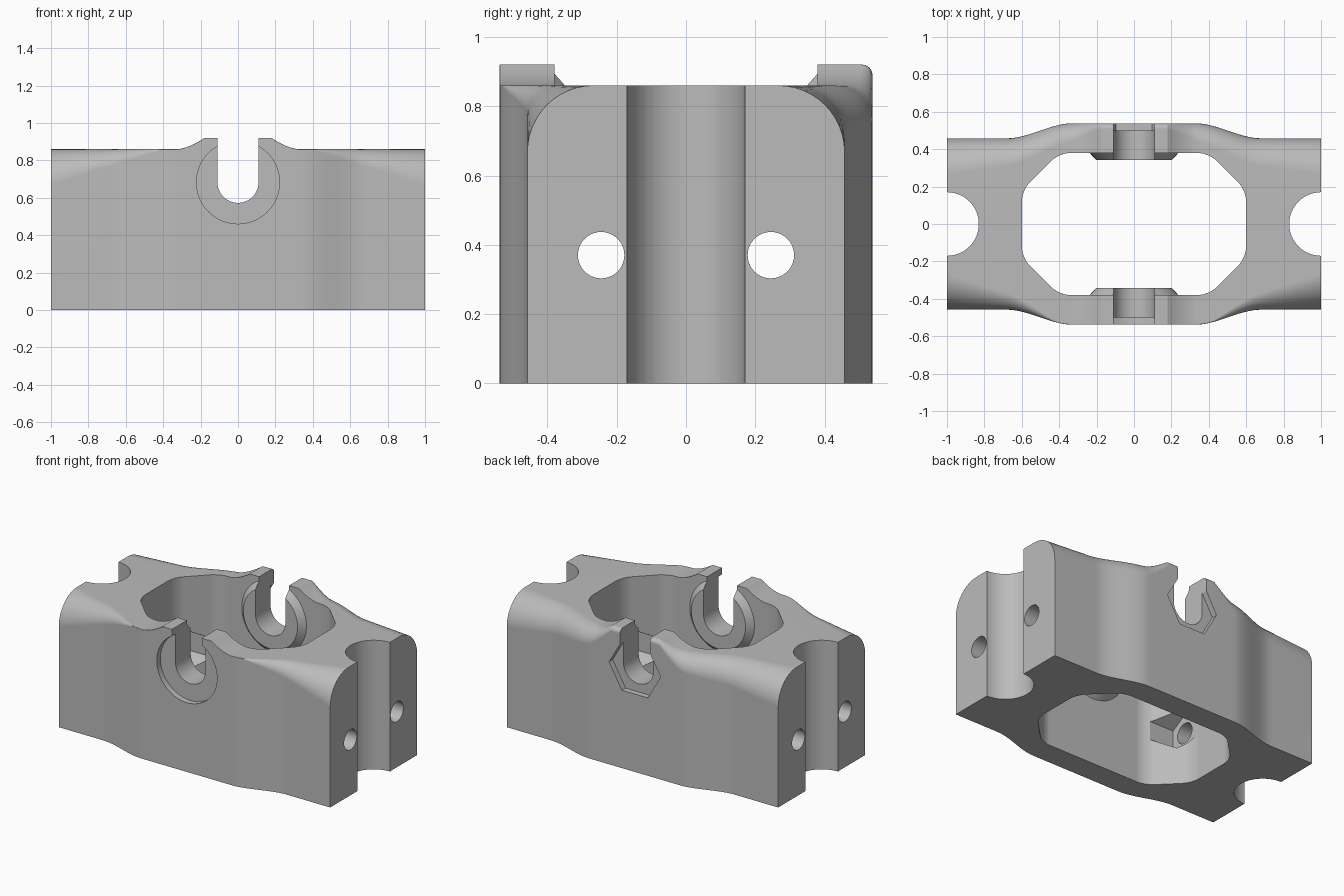
import bpy, bmesh, math
from mathutils import Matrix, Vector

if "Cube" in bpy.data.objects:
    bpy.data.objects.remove(bpy.data.objects["Cube"])

grey = bpy.data.materials.new("light_grey")
grey.use_nodes = True
grey.diffuse_color = (0.5, 0.5, 0.5, 1)
grey.node_tree.nodes["Principled BSDF"].inputs["Base Color"].default_value = (0.5, 0.5, 0.5, 1)


def make_object(name, bm):
    bmesh.ops.recalc_face_normals(bm, faces=bm.faces)
    mesh = bpy.data.meshes.new(name)
    bm.to_mesh(mesh)
    bm.free()
    mesh.materials.append(grey)
    obj = bpy.data.objects.new(name, mesh)
    bpy.context.collection.objects.link(obj)
    return obj


def rod(name, start, end, r1, r2=None, sides=64, turn=0.0):
    """Cylinder, cone or prism running from start to end."""
    start, end = Vector(start), Vector(end)
    axis = end - start
    bm = bmesh.new()
    bmesh.ops.create_cone(bm, cap_ends=True, segments=sides, radius1=r1,
                          radius2=r1 if r2 is None else r2, depth=axis.length)
    place = Matrix.Translation((start + end) / 2) @ axis.to_track_quat('Z', 'Y').to_matrix().to_4x4()
    bmesh.ops.transform(bm, matrix=place @ Matrix.Rotation(turn, 4, 'Z'), verts=bm.verts)
    return make_object(name, bm)


def prism(name, outline, direction, bevel=0.0):
    """Straight extrusion of a flat outline, with rounded long edges if wanted."""
    bm = bmesh.new()
    face = bm.faces.new([bm.verts.new(p) for p in outline])
    out = bmesh.ops.extrude_face_region(bm, geom=[face])
    moved = [g for g in out["geom"] if isinstance(g, bmesh.types.BMVert)]
    bmesh.ops.translate(bm, verts=moved, vec=direction)
    if bevel:
        way = Vector(direction).normalized()
        edges = [e for e in bm.edges
                 if abs((e.verts[0].co - e.verts[1].co).normalized().dot(way)) > 0.9]
        bmesh.ops.bevel(bm, geom=edges, offset=bevel, segments=8, profile=0.5, affect='EDGES')
    return make_object(name, bm)


def ease(t):
    t = min(max(t, 0), 1)
    return t * t * (3 - 2 * t)


# Shape rules along the length
def half_width(x):
    return 0.538 - 0.08 * ease((abs(x) - 0.33) / 0.35)


def height(x):
    t = min(max((0.32 - abs(x)) / 0.14, 0), 1)
    return 0.86 + 0.06 * (0.35 * t + 0.65 * t * t) if t < 1 else 0.92


def front_radius(x):
    return max(0.002, 0.192 * (abs(x) - 0.4) / 0.6)


def back_radius(x):
    a = abs(x)
    if a > 0.4:
        return 0.11 + 0.082 * (a - 0.4) / 0.6
    return 0.03 + 0.08 * ease((a - 0.16) / 0.24)


def section(x):
    w, h = half_width(x), height(x)
    pts = [(x, -w, 0)]
    for side, r in ((-1, front_radius(x)), (1, back_radius(x))):
        arc = []
        for i in range(13):
            a = math.pi / 2 * i / 12
            arc.append((x, side * (w - r + r * math.cos(a)), h - r + r * math.sin(a)))
        pts += arc if side < 0 else arc[::-1]
    return pts + [(x, w, 0)]


# Body: lofted sections
bm = bmesh.new()
stations = [-1 + i * 0.02 for i in range(101)]
rings = [[bm.verts.new(p) for p in section(x)] for x in stations]
for a, b in zip(rings, rings[1:]):
    for i in range(len(a)):
        j = (i + 1) % len(a)
        bm.faces.new((a[i], a[j], b[j], b[i]))
bm.faces.new(rings[0])
bm.faces.new(rings[-1][::-1])
body = make_object("bracket_body", bm)


def combine(tool, operation='DIFFERENCE'):
    mod = body.modifiers.new(tool.name, 'BOOLEAN')
    mod.operation, mod.solver, mod.object = operation, 'EXACT', tool
    bpy.context.view_layer.objects.active = body
    bpy.ops.object.modifier_apply(modifier=mod.name)
    bpy.data.objects.remove(tool)


# Central window
corner = [(0.6, 0.18), (0.4, 0.38)]
quarter = corner + [(-x, y) for x, y in corner[::-1]]
outline = quarter + [(-x, -y) for x, y in quarter]
combine(prism("window_cutter", [(x, y, -0.1) for x, y in outline], (0, 0, 1.2), 0.06))

# Conical bosses on the inner walls
axle_z = 0.683
for s in (-1, 1):
    combine(rod("inner_boss", (0, s * 0.384, axle_z), (0, s * 0.341, axle_z), 0.242, 0.2), 'UNION')

# Open axle slot through both walls
arch = [(0.11 * math.cos(a), 0.11 * math.sin(a) + axle_z)
        for a in (math.pi + math.pi * i / 24 for i in range(25))]
arch += [(0.11, 1.1), (-0.11, 1.1)]
combine(prism("slot_cutter", [(x, -0.7, z) for x, z in arch], (0, 1.4, 0)))

# Round recess in front, hexagonal recess behind
combine(rod("round_recess", (0, -0.7, axle_z), (0, -0.5, axle_z), 0.222))
hexagon = [(0.19 * math.cos(math.pi * i / 3), 0.7, axle_z + 0.19 * math.sin(math.pi * i / 3))
           for i in range(6)]
combine(prism("hex_recess", hexagon, (0, -0.2, 0)))

# End grooves, screw holes and nut pockets
for s in (-1, 1):
    combine(rod("end_groove", (s, 0, -0.1), (s, 0, 1.1), 0.17))
    for y in (-0.245, 0.245):
        combine(rod("screw_hole", (s * 0.4, y, 0.37), (s * 1.1, y, 0.37), 0.067, sides=40))
        combine(rod("nut_pocket", (s * 0.3, y, 0.37), (s * 0.6, y, 0.37), 0.125, sides=6))

# Smooth shading with crisp edges
bpy.ops.object.select_all(action='DESELECT')
body.select_set(True)
bpy.context.view_layer.objects.active = body
bpy.ops.object.shade_smooth_by_angle(angle=math.radians(25))
weighted = body.modifiers.new("even_shading", 'WEIGHTED_NORMAL')
weighted.keep_sharp = True
